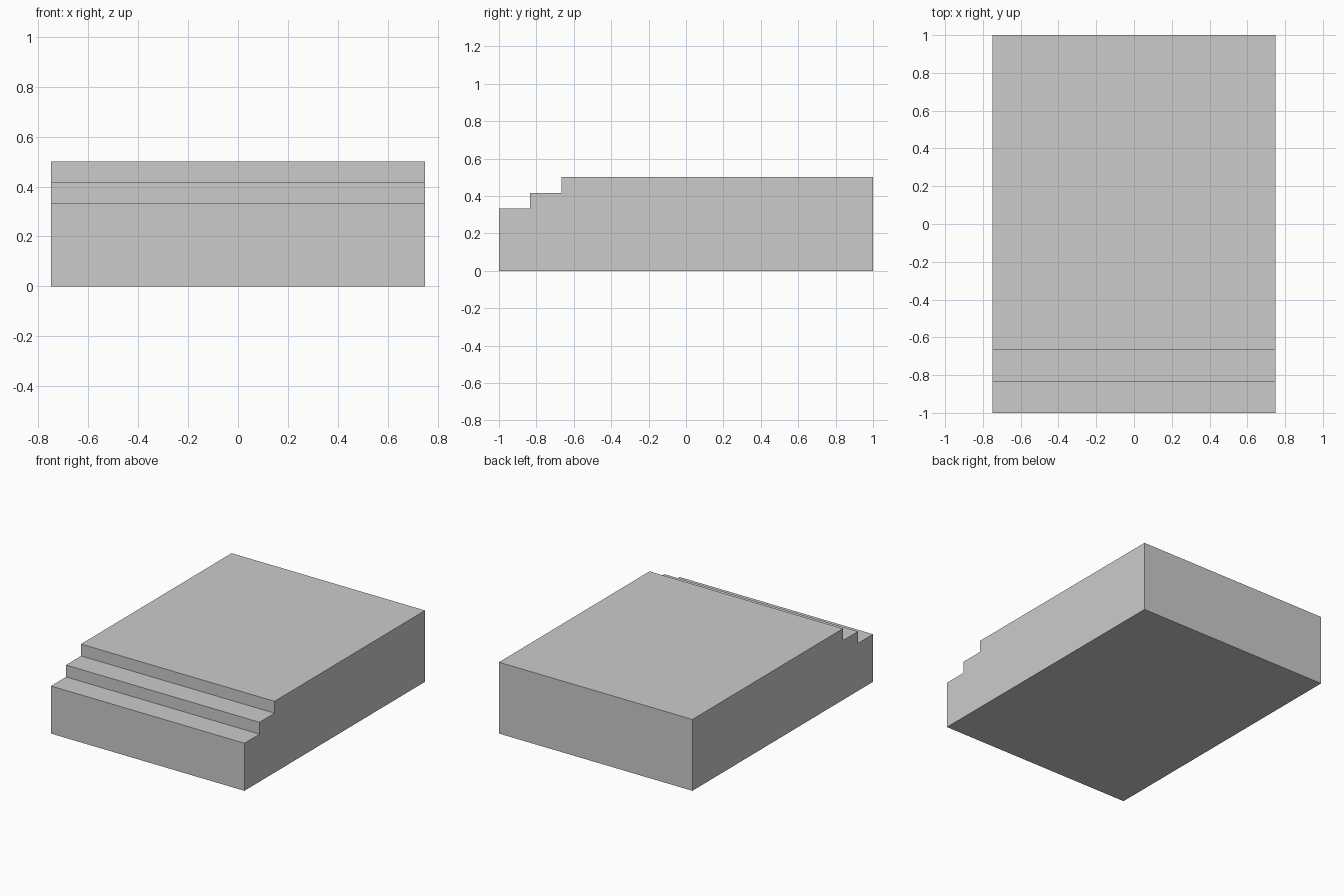
import bpy
import bmesh

if "Cube" in bpy.data.objects:
    bpy.data.objects.remove(bpy.data.objects["Cube"])

WIDTH, LENGTH, HEIGHT = 1.5, 2.0, 0.5
STEPS = 3
TREAD = LENGTH / 12      # depth of each lower step
RISE = HEIGHT / 6        # height gained per step

# Side profile (y, z): base, back, then down the front steps
profile = [(-LENGTH / 2, 0), (LENGTH / 2, 0), (LENGTH / 2, HEIGHT)]
for i in reversed(range(STEPS)):
    y = -LENGTH / 2 + i * TREAD
    z = HEIGHT - (STEPS - 1 - i) * RISE
    profile.append((y, z))
    if i > 0:
        profile.append((y, z - RISE))

# Extrude the profile across the width
bm = bmesh.new()
side = bm.faces.new([bm.verts.new((-WIDTH / 2, y, z)) for y, z in profile])
extruded = bmesh.ops.extrude_face_region(bm, geom=[side], use_keep_orig=True)
moved = [g for g in extruded["geom"] if isinstance(g, bmesh.types.BMVert)]
bmesh.ops.translate(bm, verts=moved, vec=(WIDTH, 0, 0))
bmesh.ops.recalc_face_normals(bm, faces=bm.faces[:])

mesh = bpy.data.meshes.new("stepped_platform")
bm.to_mesh(mesh)
bm.free()
platform = bpy.data.objects.new("stepped_platform", mesh)
bpy.context.collection.objects.link(platform)
